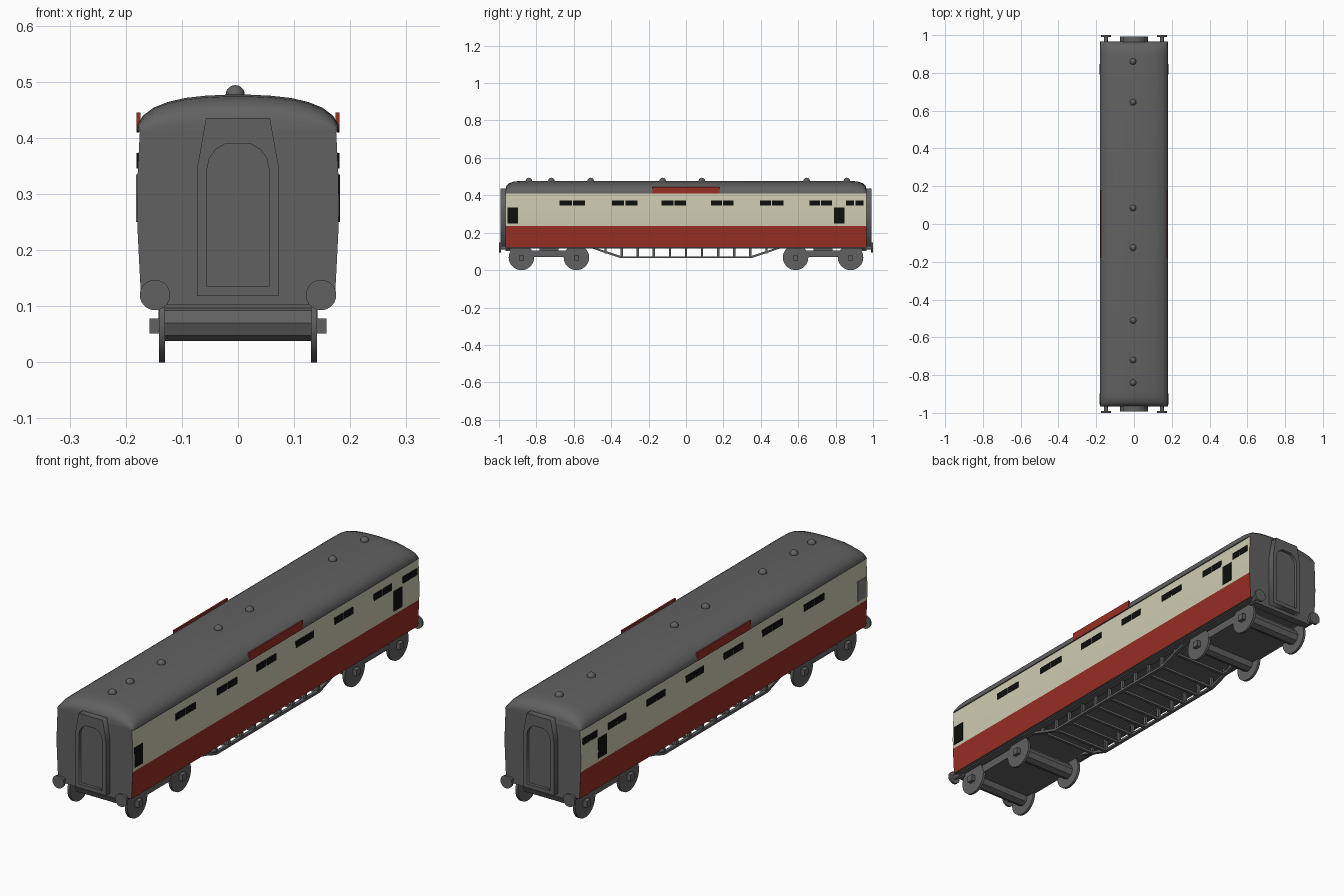
import bpy, bmesh, math
from mathutils import Vector

if "Cube" in bpy.data.objects:
    bpy.data.objects.remove(bpy.data.objects["Cube"])


def material(name, rgb):
    m = bpy.data.materials.new(name)
    m.diffuse_color = (*rgb, 1)
    m.use_nodes = True
    m.node_tree.nodes["Principled BSDF"].inputs["Base Color"].default_value = m.diffuse_color
    return m


GREY = material("dark grey", (0.12, 0.12, 0.12))
CREAM = material("cream", (0.62, 0.60, 0.44))
RED = material("crimson", (0.31, 0.028, 0.018))
BLACK = material("window black", (0.004, 0.005, 0.004))
GLASS = material("pale glass grey", (0.22, 0.22, 0.21))


def add(name, bm, *mats):
    bmesh.ops.recalc_face_normals(bm, faces=bm.faces)
    me = bpy.data.meshes.new(name)
    bm.to_mesh(me)
    bm.free()
    ob = bpy.data.objects.new(name, me)
    bpy.context.collection.objects.link(ob)
    for m in mats:
        me.materials.append(m)
    return ob


def smooth(ob, angle=35):
    bpy.ops.object.select_all(action='DESELECT')
    ob.select_set(True)
    bpy.context.view_layer.objects.active = ob
    bpy.ops.object.shade_smooth_by_angle(angle=math.radians(angle))


def loft(name, rings, *mats):
    """Skin a list of equal-length closed rings and cap both ends."""
    bm = bmesh.new()
    vs = [[bm.verts.new(p) for p in r] for r in rings]
    n = len(vs[0])
    for a, b in zip(vs, vs[1:]):
        for i in range(n):
            bm.faces.new((a[i], a[(i + 1) % n], b[(i + 1) % n], b[i]))
    bm.faces.new(vs[0])
    bm.faces.new(vs[-1])
    return add(name, bm, *mats)


def prism_y(name, pts, y0, y1, *mats):
    return loft(name, [[(x, y, z) for x, z in pts] for y in (y0, y1)], *mats)


def prism_x(name, pts, x0, x1, *mats):
    return loft(name, [[(x, y, z) for y, z in pts] for x in (x0, x1)], *mats)


def box(name, x, y, z, mat):
    return prism_y(name, [(x[0], z[0]), (x[1], z[0]), (x[1], z[1]), (x[0], z[1])], y[0], y[1], mat)


def circle(a, b, r, n=32):
    return [(a + r * math.cos(2 * math.pi * i / n), b + r * math.sin(2 * math.pi * i / n)) for i in range(n)]


def mirrored(half):
    return half + [(-x, z) for x, z in reversed(half)]


# Body shell: gently bowed sides, crimson below cream, grey ends
side = [(0.173, 0.12), (0.176, 0.175), (0.179, 0.235), (0.18, 0.28), (0.1785, 0.345), (0.175, 0.41)]
body = prism_y("coach_body", mirrored(side), -0.965, 0.965, GREY, CREAM, RED)
for f in body.data.polygons:
    if abs(f.normal.x) > 0.7:
        f.material_index = 2 if f.center.z < 0.235 else 1
smooth(body)

# Roof: arched section with domed ends
arch = [(0.18, 0.0), (0.179, 0.014), (0.169, 0.03), (0.15, 0.044), (0.125, 0.054),
        (0.095, 0.061), (0.06, 0.065), (0.02, 0.067)]
ends = [(0.965, 0.985, 0.3), (0.96, 0.99, 0.6), (0.945, 0.995, 0.82), (0.92, 1, 0.95), (0.88, 1, 1)]
stations = [(-y, sx, sz) for y, sx, sz in ends] + ends[::-1]
roof = loft("roof", [[(x * sx, y, 0.41 + z * sz) for x, z in mirrored(arch)] for y, sx, sz in stations], GREY)
smooth(roof, 40)

# Roof ventilators
for y in (-0.84, -0.72, -0.51, -0.125, 0.085, 0.645, 0.86):
    bm = bmesh.new()
    bmesh.ops.create_uvsphere(bm, u_segments=16, v_segments=10, radius=0.017)
    bmesh.ops.translate(bm, vec=Vector((-0.005, y, 0.477)), verts=bm.verts)
    smooth(add("roof_vent", bm, GREY), 60)

# Side windows and roof boards, same on both sides
pairs = [(-0.675, -0.54), (-0.395, -0.26), (-0.13, 0.0), (0.135, 0.255), (0.395, 0.52), (0.66, 0.78), (0.855, 0.95)]
for s in (-1, 1):
    for a, b in pairs:
        mid = (a + b) / 2
        for y in ((a, mid - 0.003), (mid + 0.003, b)):
            box("vent_window", (s * 0.174, s * 0.1805), y, (0.345, 0.373), BLACK)
    box("door_window_rear", (s * 0.175, s * 0.1815), (0.792, 0.848), (0.25, 0.335), BLACK)
    box("door_window_front", (s * 0.175, s * 0.1815), (-0.955, -0.898), (0.25, 0.335), BLACK if s > 0 else GLASS)
    box("roof_board", (s * 0.174, s * 0.181), (-0.18, 0.18), (0.41, 0.445), RED)

# Gangway connections with an arched doorway at each end
outer = mirrored([(0.073, 0.118), (0.073, 0.345), (0.057, 0.435)])
door = mirrored([(0.055, 0.135), (0.055, 0.345), (0.051, 0.364), (0.04, 0.379), (0.022, 0.39)])
for s in (-1, 1):
    cu = bpy.data.curves.new("gangway_frame", 'CURVE')
    cu.dimensions = '2D'
    cu.fill_mode = 'BOTH'
    cu.extrude = 0.0145
    for pts in (outer, door):
        sp = cu.splines.new('POLY')
        sp.points.add(len(pts) - 1)
        for p, (x, z) in zip(sp.points, pts):
            p.co = (x, z, 0, 1)
        sp.use_cyclic_u = True
    frame = bpy.data.objects.new("gangway_frame", cu)
    bpy.context.collection.objects.link(frame)
    frame.location = (0, s * 0.9785, 0)
    frame.rotation_euler = (math.pi / 2, 0, 0)
    cu.materials.append(GREY)
    bpy.ops.object.select_all(action='DESELECT')
    frame.select_set(True)
    bpy.context.view_layer.objects.active = frame
    bpy.ops.object.convert(target='MESH')
    prism_y("gangway_door", door, s * 0.96, s * 0.98, GREY)

    # Buffer beam and buffers
    box("buffer_beam", (-0.148, 0.148), (s * 0.93, s * 0.965), (0.103, 0.125), GREY)
    for x in (-0.148, 0.148):
        smooth(prism_y("buffer_stem", circle(x, 0.12, 0.01, 16), s * 0.94, s * 0.992, GREY))
        smooth(prism_y("buffer_head", circle(x, 0.12, 0.027), s * 0.99, s * 1.0, GREY))

    # Bogie: frame plate, pivot, axles, wheels and axle boxes
    c = s * 0.733
    box("bogie_frame", (-0.14, 0.14), (c - 0.16, c + 0.16), (0.07, 0.105), GREY)
    box("bogie_pivot", (-0.06, 0.06), (c - 0.05, c + 0.05), (0.1, 0.125), GREY)
    for y in (c - 0.147, c + 0.147):
        prism_x("axle_casing", circle(y, 0.07, 0.032, 8), -0.13, 0.13, GREY)
        for t in (-1, 1):
            smooth(prism_x("wheel", circle(y, 0.068, 0.068), t * 0.13, t * 0.141, GREY))
            box("axle_box", (t * 0.14, t * 0.158), (y - 0.014, y + 0.014), (0.051, 0.078), GREY)

# Underframe truss: two trussed side rails joined by cross bars
rail = [(-0.53, 0.125), (-0.35, 0.064), (0.35, 0.064), (0.53, 0.125),
        (0.50, 0.125), (0.345, 0.074), (-0.345, 0.074), (-0.50, 0.125)]
for s in (-1, 1):
    prism_x("truss_rail", rail, s * 0.128, s * 0.142, GREY)
    box("sole_bar", (s * 0.128, s * 0.16), (-0.955, 0.955), (0.115, 0.124), GREY)
for i in range(-5, 6):
    y = i * 0.086
    low = 0.064 if abs(i) <= 4 else 0.09
    for s in (-1, 1):
        box("truss_post", (s * 0.129, s * 0.141), (y - 0.006, y + 0.006), (low, 0.125), GREY)
    box("truss_cross_bar", (-0.13, 0.13), (y - 0.006, y + 0.006), (low, low + 0.01), GREY)
